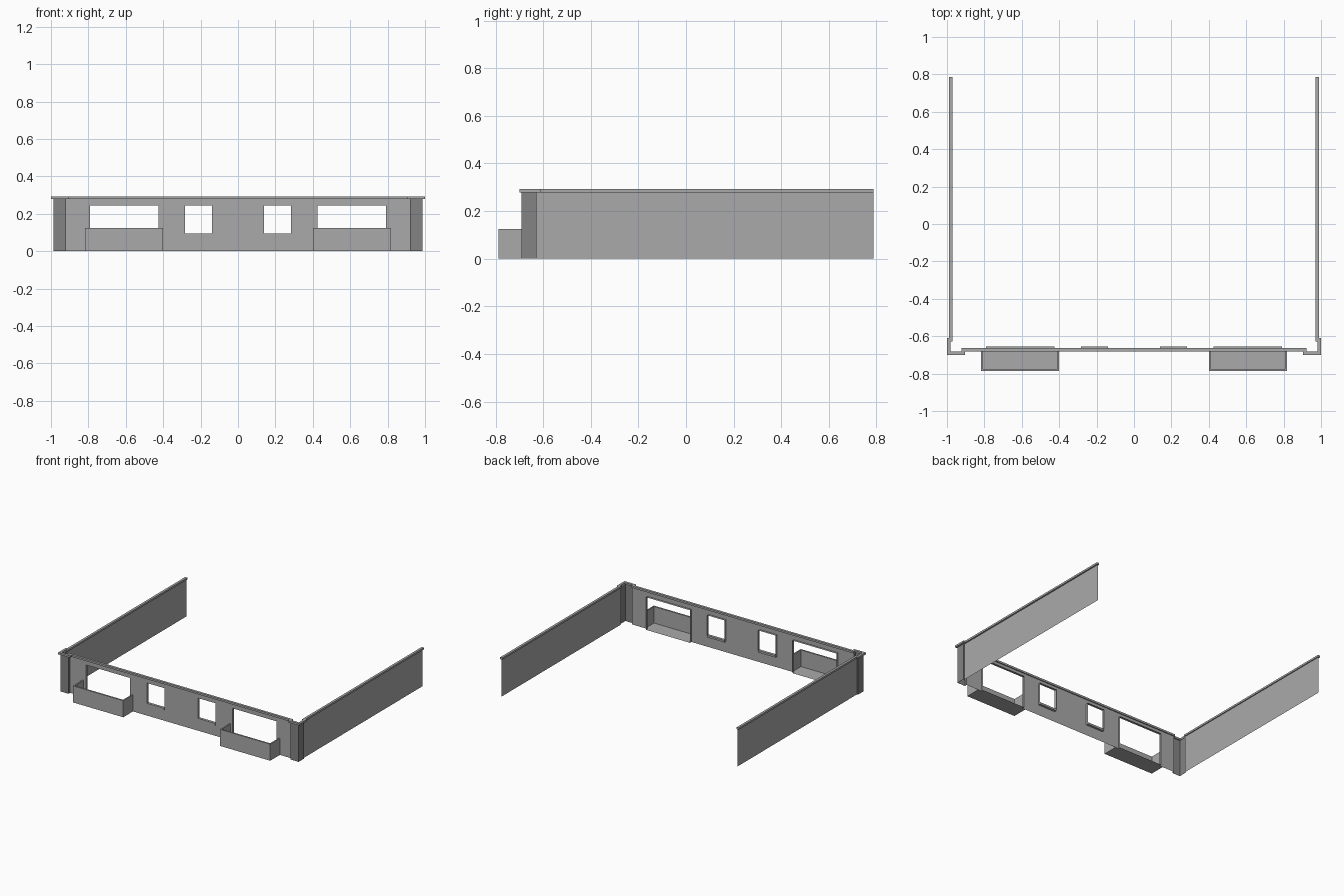
import bpy, bmesh
from mathutils import Vector

if "Cube" in bpy.data.objects:
    bpy.data.objects.remove(bpy.data.objects["Cube"])


def mat(name, v):
    m = bpy.data.materials.new(name)
    m.diffuse_color = (v, v, v, 1)
    m.use_nodes = True
    m.node_tree.nodes["Principled BSDF"].inputs["Base Color"].default_value = m.diffuse_color
    return m


LIGHT = mat("light_grey", 0.40)
DARK = mat("dark_grey", 0.23)


# every part is built on the right (+x) and mirrored
def make(name, faces, material):
    bm = bmesh.new()
    for f in faces:
        bm.faces.new([bm.verts.new(p) for p in f])
    bmesh.ops.remove_doubles(bm, verts=bm.verts, dist=1e-5)
    me = bpy.data.meshes.new(name)
    bm.to_mesh(me)
    bm.free()
    me.materials.append(material)
    ob = bpy.data.objects.new(name, me)
    bpy.context.collection.objects.link(ob)
    mod = ob.modifiers.new("mirror", 'MIRROR')
    mod.use_axis[0] = True
    return ob


# vertical sheets following a plan path
def sheets(path, z0, z1):
    return [[(*a, z0), (*b, z0), (*b, z1), (*a, z1)]
            for a, b in zip(path, path[1:])]


def flat(x0, x1, y0, y1, z):
    return [(x0, y0, z), (x1, y0, z), (x1, y1, z), (x0, y1, z)]


# plan path offset sideways with mitred right-angle corners
def offset(path, d):
    pts = [Vector(p) for p in path]
    out = []
    for i, p in enumerate(pts):
        dirs = []
        if i > 0:
            dirs.append((p - pts[i - 1]).normalized())
        if i < len(pts) - 1:
            dirs.append((pts[i + 1] - p).normalized())
        n = sum((Vector((t.y, -t.x)) for t in dirs), Vector((0, 0)))
        out.append(tuple(p + n * d))
    return out


TOP, WALL_Y, BACK_Y = 0.28, -0.672, -0.655
BAY = (0.425, 0.79, 0.0, 0.244)
WIN = (0.14, 0.283, 0.08, 0.244)

# front wall with openings
xs = [0, WIN[0], WIN[1], BAY[0], BAY[1], 0.92]
zs = [0, WIN[2], WIN[3], TOP]
wall = []
for i in range(5):
    for k in range(3):
        if (i == 1 and k == 1) or (i == 3 and k < 2):
            continue
        wall += sheets([(xs[i], WALL_Y), (xs[i + 1], WALL_Y)], zs[k], zs[k + 1])
make("front_wall", wall, LIGHT)

# opening reveals
for name, (x0, x1, z0, z1) in (("bay_reveal", BAY), ("window_reveal", WIN)):
    f = [flat(x0, x1, WALL_Y, BACK_Y, z1), flat(x0, x1, WALL_Y, BACK_Y, z0)]
    for x in (x0, x1):
        f += sheets([(x, WALL_Y), (x, BACK_Y)], z0, z1)
    make(name, f, LIGHT)

# window sill
x0, x1 = WIN[:2]
f = [flat(x0, x1, WALL_Y - 0.003, BACK_Y, 0.094),
     flat(x0, x1, WALL_Y - 0.003, BACK_Y, 0.079)]
f += sheets([(x0, BACK_Y), (x0, WALL_Y - 0.003), (x1, WALL_Y - 0.003),
             (x1, BACK_Y), (x0, BACK_Y)], 0.079, 0.094)
make("window_sill", f, LIGHT)

# projecting low bay box, open on top and to the inside
outer = [(0.40, WALL_Y), (0.40, -0.787), (0.818, -0.787), (0.818, WALL_Y)]
inner = [(0.41, WALL_Y), (0.41, -0.775), (0.808, -0.775), (0.808, WALL_Y)]
f = sheets(outer, 0, 0.124) + sheets(inner, 0, 0.124)
for i in range(3):
    f.append([(*p, 0.124) for p in (outer[i], outer[i + 1], inner[i + 1], inner[i])])
f.append(flat(0.40, 0.818, -0.787, WALL_Y, 0.0))
make("bay_box", f, LIGHT)

# side wall
make("side_wall", sheets([(0.978, -0.628), (0.978, 0.787)], 0, TOP), LIGHT)

# corner pier
make("corner_pier", sheets([(0.92, WALL_Y), (0.92, -0.691), (0.986, -0.691),
                            (0.986, -0.628), (0.978, -0.628)], 0, TOP), DARK)

# coping running round the wall tops
path = [(0, -0.673), (0.913, -0.673), (0.913, -0.691), (0.991, -0.691),
        (0.991, -0.619), (0.980, -0.619), (0.980, 0.787)]
a, b = offset(path, 0.009), offset(path, -0.009)
z0, z1 = 0.278, 0.292
f = sheets(a, z0, z1) + sheets(b, z0, z1)
for i in range(len(path) - 1):
    for z in (z0, z1):
        f.append([(*p, z) for p in (a[i], a[i + 1], b[i + 1], b[i])])
f += sheets([a[-1], b[-1]], z0, z1)
make("coping", f, LIGHT)
